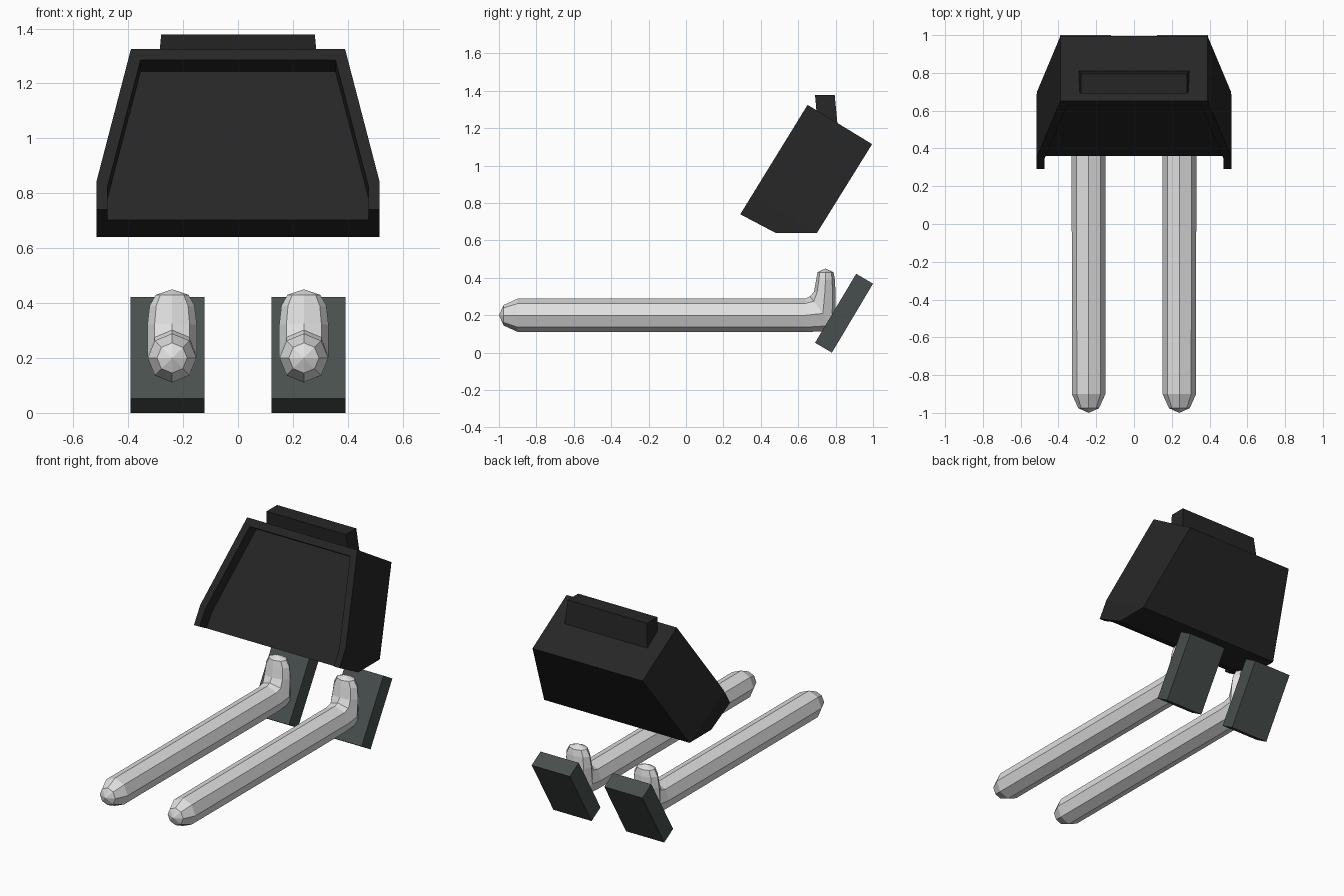
import bpy
import bmesh
import math
from mathutils import Vector

cube = bpy.data.objects.get("Cube")
if cube:
    bpy.data.objects.remove(cube)


def material(name, rgb):
    m = bpy.data.materials.new(name)
    m.use_nodes = True
    m.diffuse_color = (*rgb, 1)
    bsdf = next(n for n in m.node_tree.nodes if n.type == "BSDF_PRINCIPLED")
    bsdf.inputs["Base Color"].default_value = (*rgb, 1)
    return m


BLACK = material("black plastic", (0.019, 0.019, 0.019))
SLATE = material("slate grey", (0.064, 0.078, 0.074))
LIGHT = material("light grey", (0.75, 0.75, 0.75))


def make_object(name, bm, mat):
    bmesh.ops.recalc_face_normals(bm, faces=bm.faces)
    mesh = bpy.data.meshes.new(name)
    bm.to_mesh(mesh)
    bm.free()
    mesh.materials.append(mat)
    ob = bpy.data.objects.new(name, mesh)
    bpy.context.collection.objects.link(ob)
    return ob


def prism(points, direction):
    """Flat outline swept along a vector."""
    bm = bmesh.new()
    face = bm.faces.new([bm.verts.new(p) for p in points])
    swept = bmesh.ops.extrude_face_region(bm, geom=[face], use_keep_orig=True)
    moved = [v for v in swept["geom"] if isinstance(v, bmesh.types.BMVert)]
    bmesh.ops.translate(bm, verts=moved, vec=direction)
    return bm


def side_prism(profile, x0, x1):
    return prism([(x0, y, z) for y, z in profile], (x1 - x0, 0, 0))


# Tilted frame of the housing: up the front face, and into it
origin = Vector((0, 0.29, 0.74))
up = Vector((0, 0.36, 0.585)).normalized()
inward = Vector((0, up.z, -up.y))

# Housing: side profile with both flanks cut to a taper
bm = side_prism([(0.29, 0.74), (0.65, 1.325), (0.995, 1.115),
                 (0.70, 0.64), (0.48, 0.64)], -0.515, 0.515)
for side in (-1, 1):
    corner = Vector((side * 0.39, 0.65, 1.325))
    slope = Vector((side * 0.515, 0.354, 0.845)) - corner
    normal = slope.cross(inward)
    if normal.x * side < 0:
        normal.negate()
    cut = bmesh.ops.bisect_plane(bm, geom=bm.verts[:] + bm.edges[:] + bm.faces[:],
                                 plane_co=corner, plane_no=normal, clear_outer=True)
    rim = [e for e in cut["geom_cut"] if isinstance(e, bmesh.types.BMEdge)]
    bmesh.ops.holes_fill(bm, edges=rim)
housing = make_object("housing", bm, BLACK)

# Front recess, open at the lower edge
half = [(0.475, -0.3), (0.475, 0.1), (0.355, 0.64)]
outline = half + [(-x, s) for x, s in reversed(half)]
start = origin - inward * 0.1
bm = prism([start + up * s + Vector((x, 0, 0)) for x, s in outline], inward * 0.18)
cutter = make_object("recess_cutter", bm, BLACK)
cutter.hide_render = True
mod = housing.modifiers.new("recess", "BOOLEAN")
mod.operation = "DIFFERENCE"
mod.solver = "EXACT"
mod.object = cutter
bpy.context.view_layer.objects.active = housing
bpy.ops.object.modifier_apply(modifier=mod.name)
bpy.data.objects.remove(cutter)

# Top block, slightly wider at its foot
bm = side_prism([(0.69, 1.378), (0.795, 1.378), (0.812, 1.2), (0.705, 1.2)], -0.28, 0.28)
for v in bm.verts:
    if v.co.z < 1.3:
        v.co.x *= 1.055
make_object("top_block", bm, BLACK)

# Fork path: centre y, centre z, tilt in degrees, half width, half height
RINGS = [(-0.975, 0.2, 90, 0.055, 0.055),
         (-0.90, 0.2, 90, 0.089, 0.089),
         (0.64, 0.2, 90, 0.09, 0.09),
         (0.732, 0.21, 127, 0.09, 0.115),
         (0.742, 0.32, 175, 0.09, 0.058),
         (0.746, 0.39, 180, 0.082, 0.05),
         (0.746, 0.43, 180, 0.06, 0.043)]
SIDES = 8


def fork(name, x):
    bm = bmesh.new()
    loops = []
    for y, z, tilt, width, height in RINGS:
        t = math.radians(tilt)
        ring = []
        for i in range(SIDES):
            a = math.tau * i / SIDES
            h = height * math.sin(a)
            ring.append(bm.verts.new((x + width * math.cos(a),
                                      y + h * math.cos(t), z + h * math.sin(t))))
        loops.append(ring)
    tip = bm.verts.new((x, -1, 0.2))
    top = bm.verts.new((x, 0.745, 0.45))
    for i in range(SIDES):
        j = (i + 1) % SIDES
        for a, b in zip(loops, loops[1:]):
            bm.faces.new((a[i], a[j], b[j], b[i]))
        bm.faces.new((tip, loops[0][i], loops[0][j]))
        bm.faces.new((top, loops[-1][i], loops[-1][j]))
    make_object(name, bm, LIGHT)


# A fork and its tilted back plate on each side
for label, side in (("left", 1), ("right", -1)):
    fork(label + "_fork", side * 0.24)
    bm = side_prism([(0.69, 0.053), (0.91, 0.422), (1.0, 0.369), (0.78, 0.0)],
                    side * 0.122, side * 0.392)
    make_object(label + "_back_plate", bm, SLATE)
